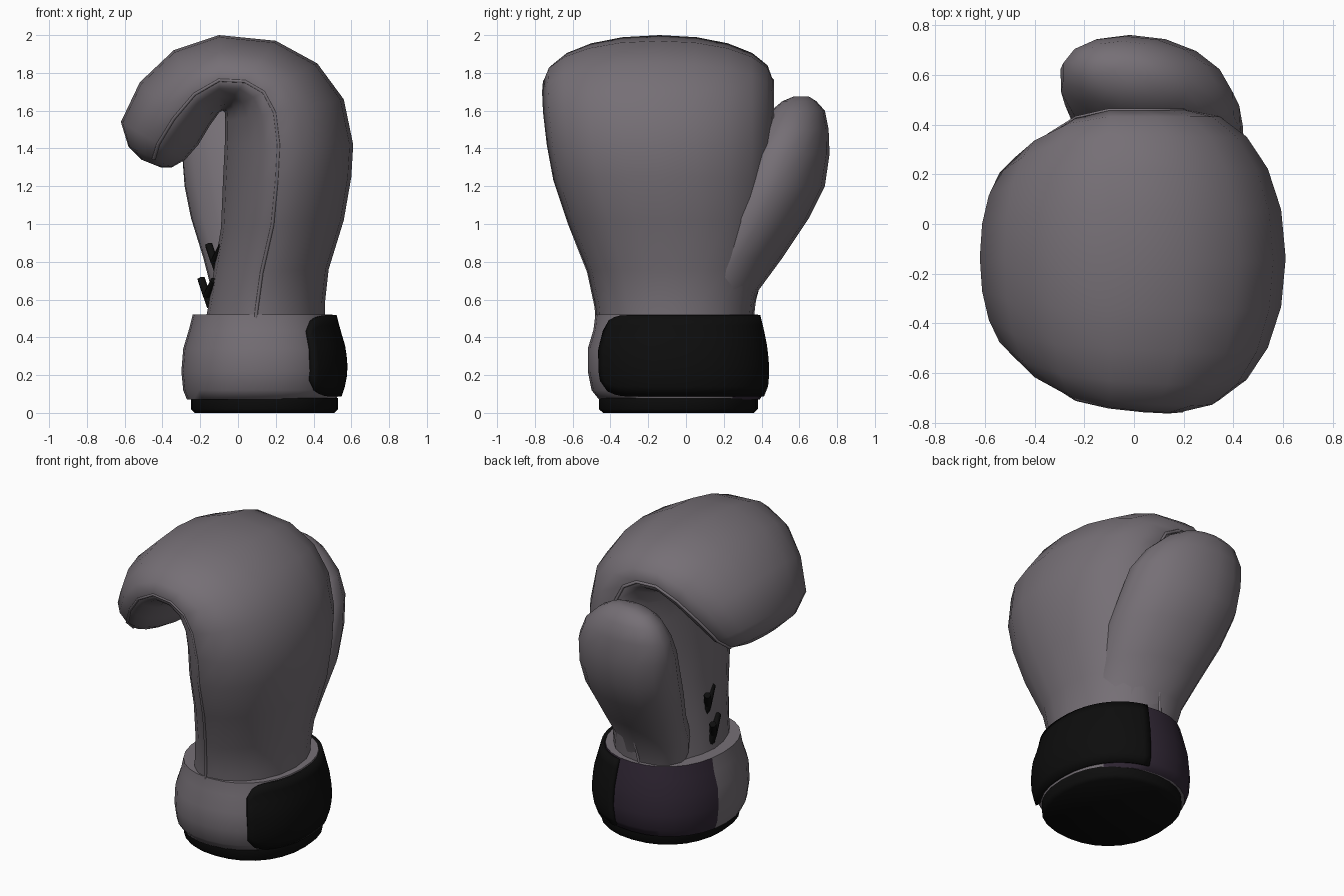
import bpy, bmesh
from math import sin, cos, radians, pi, copysign

if "Cube" in bpy.data.objects:
    bpy.data.objects.remove(bpy.data.objects["Cube"])


def material(name, rgb):
    m = bpy.data.materials.new(name)
    m.diffuse_color = (*rgb, 1)
    m.use_nodes = True
    m.node_tree.nodes["Principled BSDF"].inputs["Base Color"].default_value = m.diffuse_color
    return m


LEATHER = material("leather", (0.18, 0.16, 0.18))
BLACK = material("black", (0.004, 0.004, 0.004))
DARK = material("dark_leather", (0.03, 0.02, 0.035))


def power(v, n):
    return copysign(abs(v) ** (2 / n), v)


def finish(bm, name, mat, angle=60):
    bmesh.ops.recalc_face_normals(bm, faces=bm.faces)
    me = bpy.data.meshes.new(name)
    bm.to_mesh(me)
    bm.free()
    ob = bpy.data.objects.new(name, me)
    bpy.context.collection.objects.link(ob)
    me.materials.append(mat)
    bpy.ops.object.select_all(action="DESELECT")
    ob.select_set(True)
    bpy.context.view_layer.objects.active = ob
    bpy.ops.object.shade_smooth_by_angle(angle=radians(angle))
    return ob


def loft(name, sections, mat, n=2.2, n_in=None, seg=20, wide=0.5, shear=0.0):
    """Sections are (outer x, outer z, inner x, inner z, y min, y max).
    wide is where the section is widest, from inner (0) to outer (1)."""
    bm = bmesh.new()
    rings = []
    for ox, oz, ix, iz, y0, y1 in sections:
        ring = []
        for k in range(seg):
            a = 2 * pi * k / seg
            e = n if cos(a) > 0.001 else n_in or n
            c, s = power(cos(a), e), power(sin(a), e)
            t = wide + c * (1 - wide if c > 0 else wide)
            y = (y0 + y1) / 2 + (y1 - y0) / 2 * s
            ring.append(bm.verts.new((ix + (ox - ix) * t - shear * (y - 0.52), y,
                                      iz + (oz - iz) * t)))
        rings.append(ring)
    for a, b in zip(rings, rings[1:]):
        for k in range(seg):
            j = (k + 1) % seg
            bm.faces.new((a[k], a[j], b[j], b[k]))
    bm.faces.new(rings[0])
    bm.faces.new(rings[-1])
    return finish(bm, name, mat)


def tube(name, points, radius, mat):
    cu = bpy.data.curves.new(name, "CURVE")
    cu.dimensions = "3D"
    cu.bevel_depth = radius
    cu.bevel_resolution = 1
    cu.use_fill_caps = True
    sp = cu.splines.new("POLY")
    sp.points.add(len(points) - 1)
    for p, co in zip(sp.points, points):
        p.co = (*co, 1)
    ob = bpy.data.objects.new(name, cu)
    bpy.context.collection.objects.link(ob)
    cu.materials.append(mat)


# Hand: rises from the wrist and curls over to the fingertips
hand = [
    (0.46, 0.45, -0.18, 0.45, -0.47, 0.35),
    (0.46, 0.58, -0.16, 0.55, -0.48, 0.36),
    (0.48, 0.76, -0.13, 0.74, -0.52, 0.39),
    (0.56, 1.02, -0.09, 0.98, -0.62, 0.43),
    (0.60, 1.25, -0.08, 1.22, -0.70, 0.45),
    (0.61, 1.42, -0.07, 1.42, -0.735, 0.46),
    (0.56, 1.66, -0.07, 1.54, -0.755, 0.46),
    (0.42, 1.85, -0.07, 1.59, -0.76, 0.46),
    (0.20, 1.97, -0.08, 1.60, -0.755, 0.46),
    (-0.10, 2.00, -0.10, 1.59, -0.74, 0.46),
    (-0.34, 1.92, -0.15, 1.52, -0.71, 0.43),
    (-0.52, 1.75, -0.21, 1.42, -0.64, 0.36),
    (-0.62, 1.54, -0.28, 1.34, -0.55, 0.28),
    (-0.58, 1.41, -0.35, 1.30, -0.45, 0.18),
    (-0.51, 1.34, -0.41, 1.30, -0.32, 0.05),
]
WIDE = 0.42
loft("hand", hand, LEATHER, n=2.1, n_in=1.75, wide=WIDE)

# Seam piping on both edges of the hand
for side, column in (("front", 4), ("back", 5)):
    tube(f"{side}_seam",
         [(s[2] + (s[0] - s[2]) * WIDE, s[column] * 0.99, s[3] + (s[1] - s[3]) * WIDE)
          for s in hand[:-1]], 0.01, LEATHER)

# Thumb, slanted so that its outer side blends into the back of the hand
thumb = [(x1, z, x0, z, y0, y1) for z, x0, x1, y0, y1 in (
    (0.48, -0.22, 0.28, -0.10, 0.34),
    (0.65, -0.24, 0.30, -0.06, 0.385),
    (0.82, -0.25, 0.34, 0.04, 0.51),
    (1.03, -0.28, 0.40, 0.14, 0.65),
    (1.20, -0.29, 0.41, 0.22, 0.735),
    (1.37, -0.29, 0.40, 0.30, 0.76),
    (1.50, -0.27, 0.34, 0.39, 0.755),
    (1.60, -0.21, 0.24, 0.45, 0.735),
    (1.65, -0.14, 0.16, 0.51, 0.69),
    (1.675, -0.05, 0.08, 0.57, 0.65))]
loft("thumb", thumb, LEATHER, n=2.1, seg=16, shear=0.3)

# Cuff, darker at the back, and the black rim below it
profile = [(0.07, -0.27, 0.52, -0.46, 0.39), (0.12, -0.29, 0.54, -0.50, 0.42),
           (0.22, -0.30, 0.56, -0.52, 0.43), (0.34, -0.29, 0.55, -0.52, 0.42),
           (0.44, -0.26, 0.52, -0.49, 0.40), (0.52, -0.24, 0.50, -0.48, 0.38)]
cuff = loft("cuff", [(x1, z, x0, z, y0, y1) for z, x0, x1, y0, y1 in profile], LEATHER, seg=28)
cuff.data.materials.append(DARK)
for p in cuff.data.polygons:
    if len(p.vertices) == 4 and 3 <= p.index % 28 <= 12:
        p.material_index = 1
loft("bottom_rim", [(0.51, 0.0, -0.23, 0.0, -0.44, 0.36), (0.53, 0.02, -0.25, 0.02, -0.46, 0.38),
                    (0.53, 0.08, -0.25, 0.08, -0.46, 0.38)], BLACK, seg=28)


def cuff_point(a, z, offset):
    i = next((i for i in range(len(profile) - 2) if z <= profile[i + 1][0]), len(profile) - 2)
    lo, hi = profile[i], profile[i + 1]
    t = (z - lo[0]) / (hi[0] - lo[0])
    x0, x1, y0, y1 = (l + (h - l) * t for l, h in zip(lo[1:], hi[1:]))
    return ((x0 + x1) / 2 + ((x1 - x0) / 2 + offset) * power(cos(a), 2.2),
            (y0 + y1) / 2 + ((y1 - y0) / 2 + offset) * power(sin(a), 2.2), z)


# Strap around the back of the wrist with a rounded front end
bm = bmesh.new()
cols, rows = 24, 8
grid = []
for c in range(cols + 1):
    u = c / cols
    a = radians(-56 + 134 * u)
    q = max(0.0, 1 - u / 0.16)
    half = 0.215 * (0.62 + 0.38 * (1 - q ** 2) ** 0.5)
    grid.append([bm.verts.new(cuff_point(a, 0.302 + half * (2 * r / rows - 1), 0.022))
                 for r in range(rows + 1)])
for c in range(cols):
    for r in range(rows):
        bm.faces.new((grid[c][r], grid[c + 1][r], grid[c + 1][r + 1], grid[c][r + 1]))
strap = finish(bm, "strap", BLACK, 40)
solid = strap.modifiers.new("thickness", "SOLIDIFY")
solid.thickness = 0.03
solid.offset = -1

# Laces on the palm: two small Y-shaped knots
for i, z in enumerate((0.62, 0.80)):
    x = -0.165 + 0.04 * i
    for j, (dx, dy, dz) in enumerate(((0.04, -0.10, 0.08), (-0.03, 0.05, 0.09), (0.02, 0.0, -0.06))):
        tube(f"lace_{i + 1}_{j + 1}", [(x, -0.05, z), (x + dx, -0.05 + dy, z + dz)], 0.022, BLACK)
